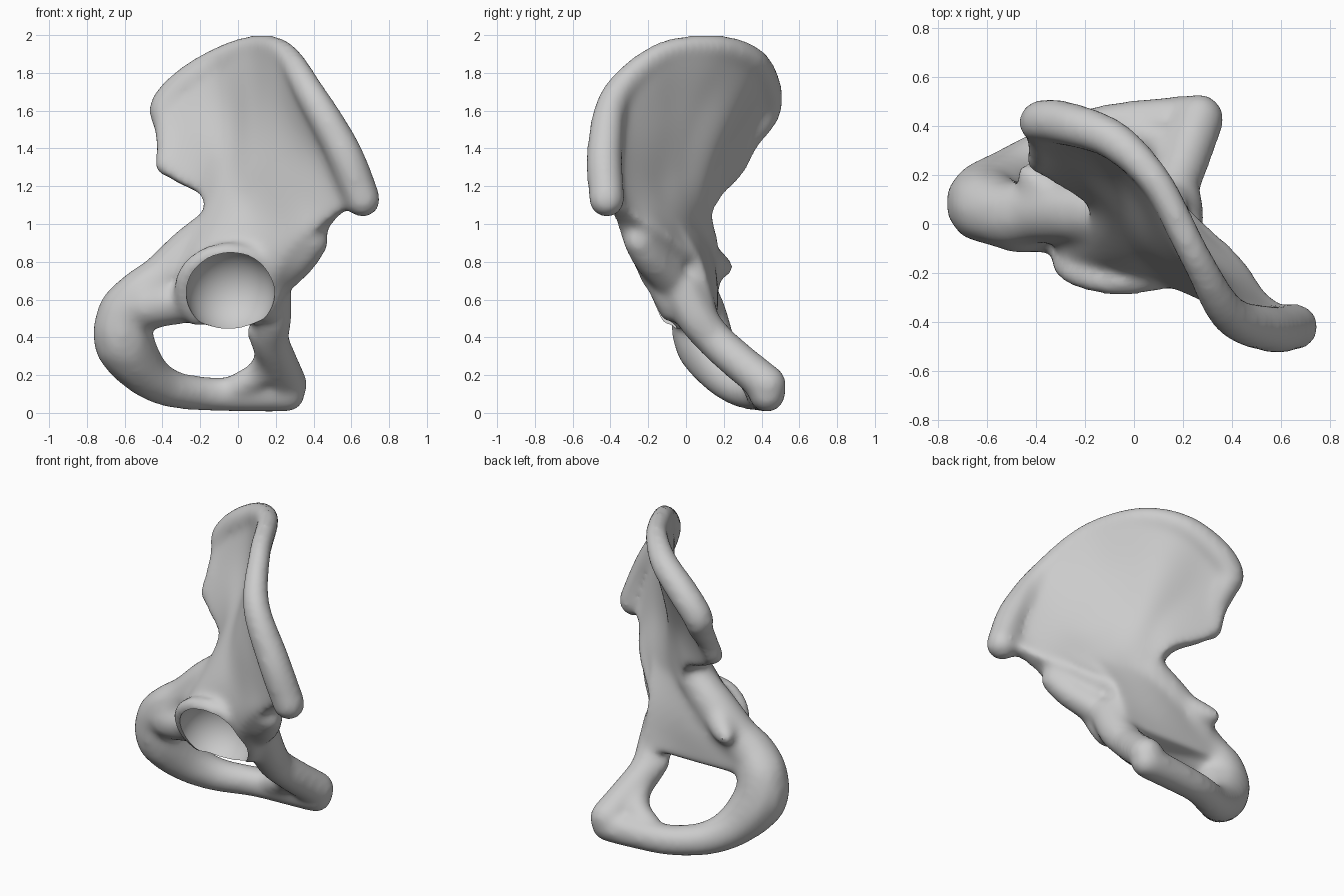
import bpy, bmesh, math
from mathutils import Vector, Matrix

if "Cube" in bpy.data.objects:
    bpy.data.objects.remove(bpy.data.objects["Cube"], do_unlink=True)


def spline(points, steps):
    """Smooth curve through points of any dimension."""
    pts = [Vector(p) for p in points]
    ends = [2 * pts[0] - pts[1]] + pts + [2 * pts[-1] - pts[-2]]
    result = []
    for a, b, c, d in zip(ends, ends[1:], ends[2:], ends[3:]):
        for i in range(steps):
            t = i / steps
            result.append(b + (c - a) * (t / 2)
                          + (2 * a - 5 * b + 4 * c - d) * (t * t / 2)
                          + (3 * b - a - 3 * c + d) * (t ** 3 / 2))
    return result + [pts[-1]]


def add_rod(bm, points):
    """Rounded rod through (x, y, z, radius) points."""
    for p in spline(points, 8):
        bmesh.ops.create_icosphere(bm, subdivisions=2, radius=p.w,
                                   matrix=Matrix.Translation(p.xyz))


def add_sheet(bm, columns, thickness):
    """Curved plate through columns of points, with half thickness by row."""
    tall = []
    for column in columns:
        at_edge = column in (columns[0], columns[-1])
        tall.append(spline([(*p, t * .6 + .03 if at_edge else t)
                            for p, t in zip(column, thickness)], 8))
    grid = [spline(row, 6) for row in zip(*tall)]
    rows, cols = len(grid), len(grid[0])
    front, back = [], []
    for r in range(rows):
        for c in range(cols):
            up = grid[min(r + 1, rows - 1)][c] - grid[max(r - 1, 0)][c]
            along = grid[r][min(c + 1, cols - 1)] - grid[r][max(c - 1, 0)]
            p = grid[r][c]
            offset = up.xyz.cross(along.xyz).normalized() * p.w
            front.append(bm.verts.new(p.xyz + offset))
            back.append(bm.verts.new(p.xyz - offset))
    for r in range(rows - 1):
        for c in range(cols - 1):
            q = [r * cols + c, r * cols + c + 1,
                 (r + 1) * cols + c + 1, (r + 1) * cols + c]
            bm.faces.new([front[i] for i in q])
            bm.faces.new([back[i] for i in reversed(q)])
    # Close the plate around its border
    border = list(range(cols))
    border += [r * cols + cols - 1 for r in range(1, rows)]
    border += [(rows - 1) * cols + c for c in range(cols - 2, -1, -1)]
    border += [r * cols for r in range(rows - 2, 0, -1)]
    for a, b in zip(border, border[1:] + border[:1]):
        bm.faces.new([front[b], front[a], back[a], back[b]])


def make_object(name, bm):
    bmesh.ops.recalc_face_normals(bm, faces=bm.faces)
    mesh = bpy.data.meshes.new(name)
    bm.to_mesh(mesh)
    bm.free()
    obj = bpy.data.objects.new(name, mesh)
    bpy.context.collection.objects.link(obj)
    return obj


bm = bmesh.new()

# Flared blade: columns fan from above the socket up to the crest
blade = [
    [(-.24, 0, .74), (-.14, .05, 1), (-.17, .14, 1.14), (-.4, .27, 1.29), (-.38, .42, 1.62)],
    [(-.16, -.04, .74), (-.07, 0, 1), (-.08, .1, 1.27), (-.22, .27, 1.5), (-.27, .41, 1.74)],
    [(-.08, -.06, .74), (.02, -.05, 1), (0, .06, 1.3), (-.03, .2, 1.57), (-.08, .34, 1.865)],
    [(0, -.06, .74), (.12, -.09, .98), (.11, -.06, 1.3), (.1, .03, 1.6), (.1, .16, 1.935)],
    [(.06, -.06, .74), (.22, -.14, .97), (.23, -.17, 1.25), (.22, -.13, 1.58), (.25, -.13, 1.9)],
    [(.12, -.07, .74), (.3, -.19, .96), (.36, -.26, 1.2), (.38, -.3, 1.45), (.39, -.37, 1.68)],
    [(.18, -.07, .74), (.37, -.23, .95), (.46, -.31, 1.1), (.52, -.37, 1.24), (.555, -.43, 1.39)],
    [(.24, -.08, .74), (.41, -.25, .93), (.5, -.32, 1.02), (.58, -.37, 1.08), (.66, -.42, 1.13)],
]
add_sheet(bm, blade, (.17, .12, .065, .042, .06))

# Thick crest running up the rear border and along the top of the blade
crest_radius = (.092, .095, .085, .07, .068, .085, .1, .1)
crest = [(*column[-1], r) for column, r in zip(blade, crest_radius)]
add_rod(bm, [(-.385, .26, 1.31, .06), (-.37, .31, 1.42, .065),
             (-.375, .39, 1.54, .08)] + crest)

# Smooth inner wall behind the socket
add_sheet(bm, [[(-.12, .05, 1.05), (-.4, .08, .74), (-.5, .1, .52)],
               [(.02, 0, 1.05), (-.1, .08, .75), (-.16, .1, .51)],
               [(.26, -.12, 1.02), (.22, .01, .78), (.19, .1, .5)]], (.06, .075, .07))

# Boss that holds the socket, with its raised lip
bmesh.ops.create_icosphere(
    bm, subdivisions=4, radius=1,
    matrix=Matrix.Translation((-.05, -.06, .69)) @ Matrix.Diagonal((.28, .18, .25, 1)))
lip = []
for step in range(11):
    a = math.radians(-35 + 26 * step)
    lip.append((-.05 + .24 * math.cos(a), -.145 - .095 * math.sin(a),
                .65 + .2 * math.sin(a), .055))
add_rod(bm, lip)

# Front knob below the blade
add_rod(bm, [(.4, -.25, .91, .085), (.33, -.19, .82, .095), (.22, -.1, .72, .1)])

# Front branch running down to the lower front end, and its web
add_rod(bm, [(.17, -.01, .64, .12), (.18, .06, .5, .11), (.17, .15, .39, .105),
             (.21, .27, .28, .105), (.265, .43, .15, .108)])
add_rod(bm, [(.1, .12, .43, .06), (.15, .23, .32, .07), (.12, .33, .21, .08),
             (0, .37, .14, .075)])

# Lower branch and thick rear body around the opening
add_rod(bm, [(.26, .43, .1, .1), (.1, .42, .1, .1), (-.15, .39, .1, .095),
             (-.36, .29, .13, .105), (-.5, .19, .22, .13), (-.6, .1, .37, .165),
             (-.6, .07, .51, .155), (-.52, .04, .62, .14), (-.4, .05, .71, .135),
             (-.25, .05, .86, .13), (-.1, .04, 1, .11)])
add_rod(bm, [(-.2, -.01, .6, .12), (-.35, 0, .58, .12), (-.48, .01, .57, .135)])

# Small rear spine
add_rod(bm, [(-.28, .08, .85, .09), (-.37, .15, .79, .08), (-.43, .2, .77, .055)])

bone = make_object("hip_bone", bm)

# Socket cutter
bm = bmesh.new()
bmesh.ops.create_icosphere(bm, subdivisions=4, radius=.235,
                           matrix=Matrix.Translation((-.04, -.18, .64)))
cutter = make_object("socket_cutter", bm)
cutter.hide_render = True

# Fuse the parts, soften the joins and hollow the socket
fuse = bone.modifiers.new("Fuse", 'REMESH')
fuse.mode = 'VOXEL'
fuse.voxel_size = .018
soften = bone.modifiers.new("Soften", 'SMOOTH')
soften.factor = .5
soften.iterations = 24
hollow = bone.modifiers.new("Hollow", 'BOOLEAN')
hollow.operation = 'DIFFERENCE'
hollow.solver = 'EXACT'
hollow.object = cutter

depsgraph = bpy.context.evaluated_depsgraph_get()
mesh = bpy.data.meshes.new_from_object(bone.evaluated_get(depsgraph))
bone.modifiers.clear()
bone.data = mesh
bpy.data.objects.remove(cutter, do_unlink=True)

# Plain grey colour
colour = (.6, .6, .6, 1)
grey = bpy.data.materials.new("bone_grey")
grey.use_nodes = True
grey.diffuse_color = colour
grey.node_tree.nodes["Principled BSDF"].inputs["Base Color"].default_value = colour
mesh.materials.clear()
mesh.materials.append(grey)

bpy.ops.object.select_all(action='DESELECT')
bone.select_set(True)
bpy.context.view_layer.objects.active = bone
bpy.ops.object.shade_smooth_by_angle(angle=math.radians(40))
